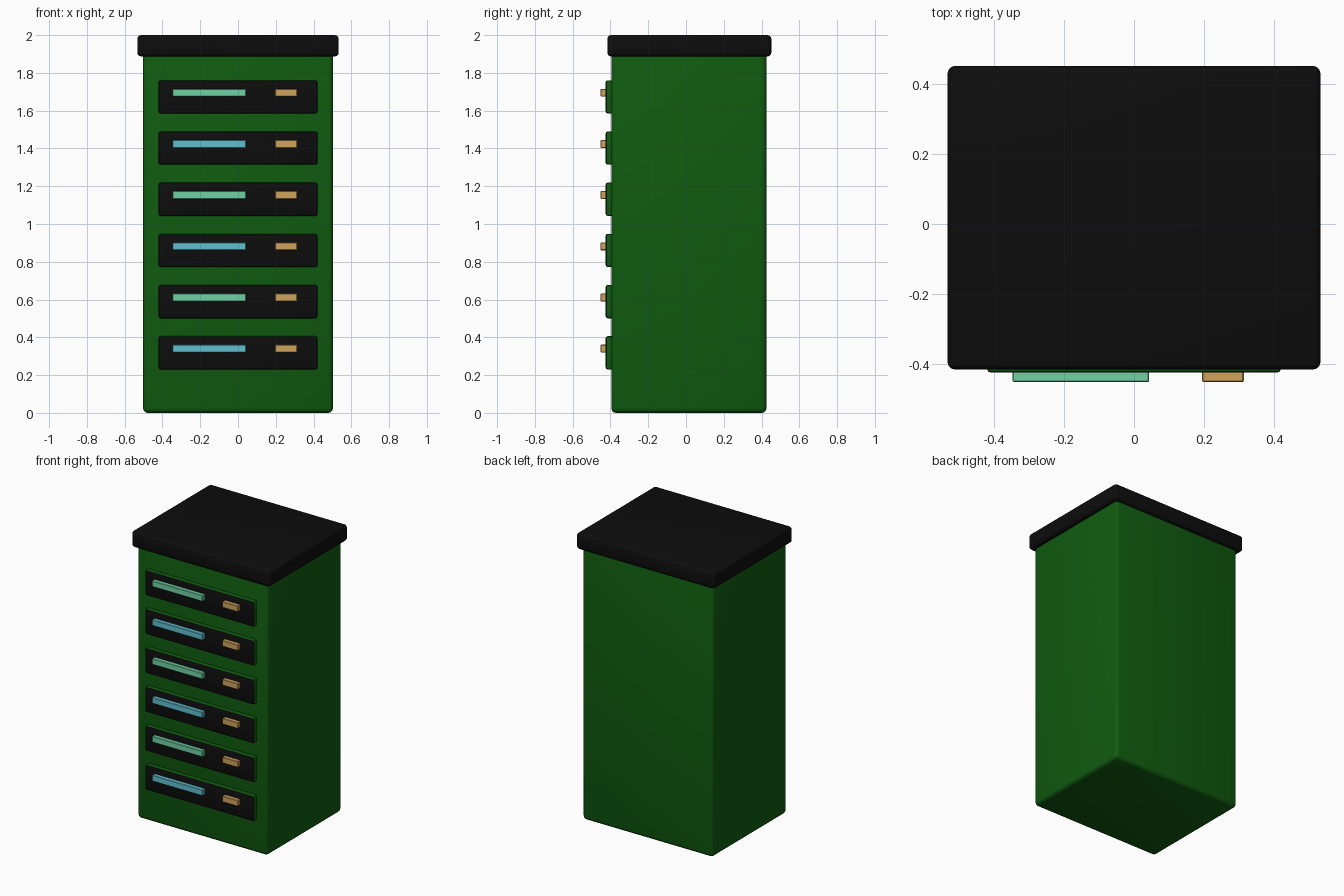
import bpy
import bmesh

cube = bpy.data.objects.get("Cube")
if cube:
    bpy.data.objects.remove(cube, do_unlink=True)


def material(name, rgb):
    mat = bpy.data.materials.new(name)
    mat.use_nodes = True
    mat.diffuse_color = (*rgb, 1)
    mat.node_tree.nodes["Principled BSDF"].inputs["Base Color"].default_value = (*rgb, 1)
    return mat


green = material("cabinet green", (0.005, 0.105, 0.005))
black = material("panel black", (0.004, 0.004, 0.004))
mint = material("mint light", (0.16, 0.63, 0.37))
cyan = material("cyan light", (0.12, 0.53, 0.63))
amber = material("amber light", (0.63, 0.37, 0.11))


def box(name, x, y, z, mats, bevel, segments=3):
    """Rounded box spanning the given x, y and z ranges."""
    bm = bmesh.new()
    bmesh.ops.create_cube(bm, size=1)
    for v in bm.verts:
        v.co = [lo + (c + 0.5) * (hi - lo) for c, (lo, hi) in zip(v.co, (x, y, z))]
    bmesh.ops.bevel(bm, geom=bm.edges[:], offset=bevel, segments=segments,
                    profile=0.5, affect='EDGES')
    bm.normal_update()
    # A second material covers everything that faces forward
    if len(mats) > 1:
        for f in bm.faces:
            f.material_index = int(f.normal.y < -0.6)
    mesh = bpy.data.meshes.new(name)
    bm.to_mesh(mesh)
    bm.free()
    for m in mats:
        mesh.materials.append(m)
    obj = bpy.data.objects.new(name, mesh)
    bpy.context.collection.objects.link(obj)
    bpy.ops.object.select_all(action='DESELECT')
    obj.select_set(True)
    bpy.context.view_layer.objects.active = obj
    bpy.ops.object.shade_smooth_by_angle()
    return obj


# Cabinet and its overhanging lid
box("cabinet_body", (-0.503, 0.503), (-0.395, 0.426), (0, 1.92), [green], 0.025)
box("cabinet_lid", (-0.533, 0.533), (-0.416, 0.452), (1.887, 2), [black], 0.02)

# Six server units with status lights, alternating in colour
for i in range(6):
    mid = 1.673 - 0.271 * i
    box(f"server_unit_{i + 1}", (-0.42, 0.42), (-0.425, -0.38),
        (mid - 0.088, mid + 0.088), [green, black], 0.01, 2)
    lamp = (mid + 0.001, mid + 0.043)
    box(f"status_strip_{i + 1}", (-0.347, 0.043), (-0.452, -0.415), lamp,
        [cyan if i % 2 else mint], 0.003, 1)
    box(f"amber_button_{i + 1}", (0.195, 0.314), (-0.452, -0.415), lamp,
        [amber], 0.003, 1)
